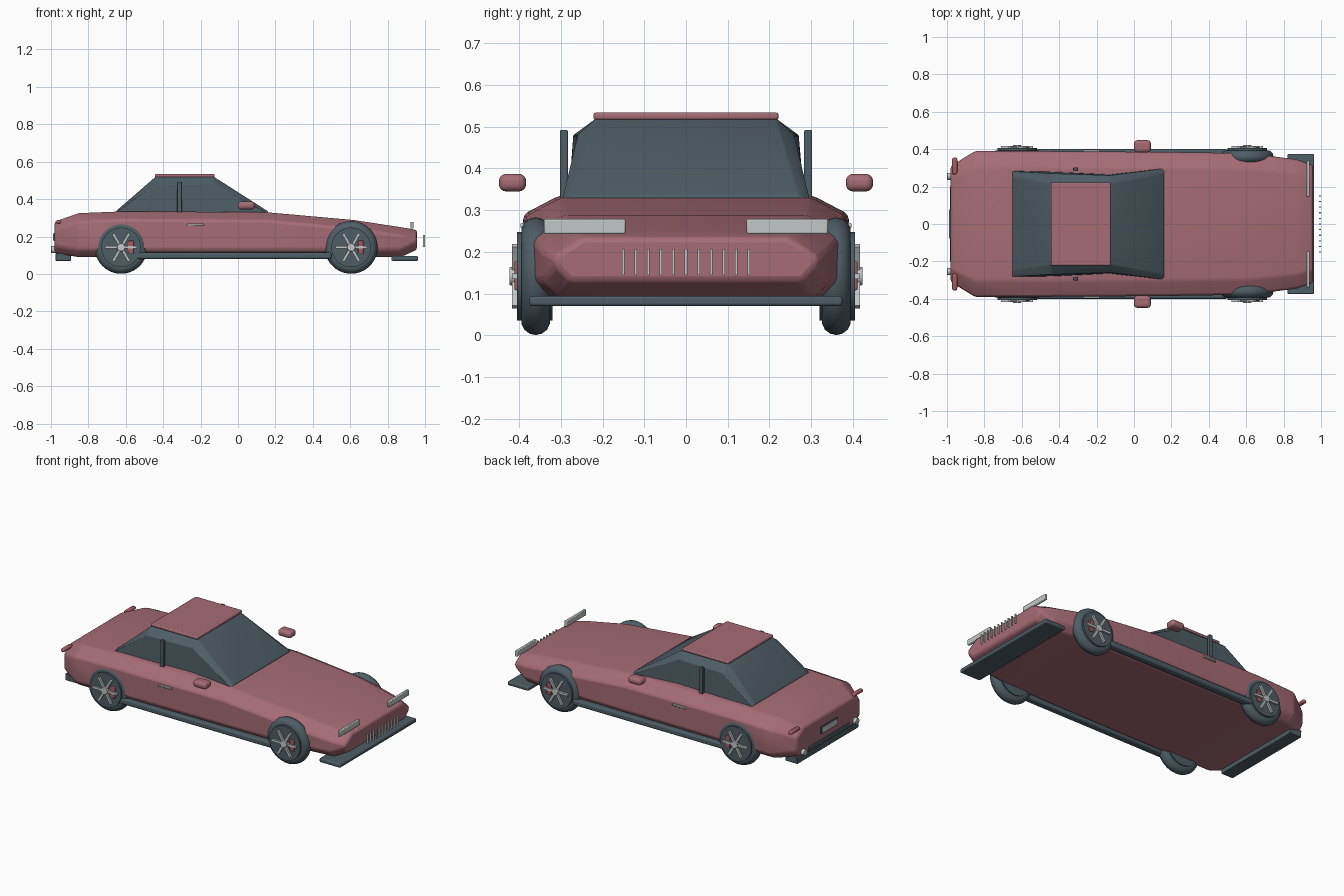
import bpy
import bmesh
from math import pi, cos, sin
from mathutils import Matrix

if "Cube" in bpy.data.objects:
    bpy.data.objects.remove(bpy.data.objects["Cube"])


def material(name, rgb):
    m = bpy.data.materials.new(name)
    m.use_nodes = True
    m.diffuse_color = (*rgb, 1)
    m.node_tree.nodes["Principled BSDF"].inputs["Base Color"].default_value = (*rgb, 1)
    return m


PAINT = material("rose paint", (0.38, 0.15, 0.18))
DARK = material("slate trim", (0.075, 0.11, 0.13))
CHROME = material("pale chrome", (0.55, 0.57, 0.57))
RED = material("brake red", (0.38, 0.11, 0.12))


def finish(name, bm, mat, bevel=0.0, segments=2):
    bmesh.ops.recalc_face_normals(bm, faces=bm.faces)
    mesh = bpy.data.meshes.new(name)
    bm.to_mesh(mesh)
    bm.free()
    mesh.materials.append(mat)
    ob = bpy.data.objects.new(name, mesh)
    bpy.context.collection.objects.link(ob)
    if bevel:
        mod = ob.modifiers.new("soft edges", "BEVEL")
        mod.width, mod.segments = bevel, segments
        mod.limit_method = "ANGLE"
        mod.angle_limit = 0.3
    bpy.ops.object.select_all(action="DESELECT")
    ob.select_set(True)
    bpy.context.view_layer.objects.active = ob
    bpy.ops.object.shade_smooth_by_angle(angle=0.6)
    return ob


def box(name, x, y, z, mat, bevel=0.0, segments=2):
    """Box from (low, high) ranges."""
    bm = bmesh.new()
    bmesh.ops.create_cube(bm, size=1)
    for v in bm.verts:
        for i, (lo, hi) in enumerate((x, y, z)):
            v.co[i] = lo + (v.co[i] + 0.5) * (hi - lo)
    return finish(name, bm, mat, bevel, segments)


def cylinder(name, centre, radius, depth, axis, mat, bevel=0.0):
    bm = bmesh.new()
    turn = Matrix.Rotation(pi / 2, 4, "X" if axis == "Y" else "Y")
    bmesh.ops.create_cone(bm, cap_ends=True, segments=32, radius1=radius, radius2=radius,
                          depth=depth, matrix=Matrix.Translation(centre) @ turn)
    return finish(name, bm, mat, bevel)


def loft(name, sections, mat, bevel):
    """Skin mirrored half sections (x, [(y, z), ...]) listed bottom to top."""
    bm = bmesh.new()
    rings = []
    for x, half in sections:
        ring = half + [(-y, z) for y, z in reversed(half)]
        rings.append([bm.verts.new((x, y, z)) for y, z in ring])
    n = len(rings[0])
    for a, b in zip(rings, rings[1:]):
        for i in range(n):
            j = (i + 1) % n
            bm.faces.new((a[i], a[j], b[j], b[i]))
    bm.faces.new(rings[0])
    bm.faces.new(rings[-1])
    return finish(name, bm, mat, bevel)


# Body shell: station, half width, floor height, deck height
stations = [(-0.98, 0.31, 0.11, 0.28), (-0.85, 0.39, 0.09, 0.325), (-0.6, 0.39, 0.09, 0.335),
            (0.15, 0.385, 0.09, 0.33), (0.62, 0.378, 0.09, 0.288),
            (0.87, 0.345, 0.09, 0.25), (0.957, 0.315, 0.13, 0.235)]
loft("body", [(x, [(0.88 * w, lo), (w, lo + 0.04), (w, hi - 0.045), (0.78 * w, hi)])
              for x, w, lo, hi in stations], PAINT, 0.012)

# Glasshouse and roof
loft("cabin", [(-0.65, [(0.285, 0.32), (0.28, 0.333), (0.25, 0.338)]),
               (-0.44, [(0.28, 0.32), (0.27, 0.48), (0.215, 0.52)]),
               (-0.13, [(0.265, 0.32), (0.26, 0.48), (0.215, 0.52)]),
               (0.16, [(0.298, 0.32), (0.295, 0.325), (0.27, 0.335)])], DARK, 0.006)
box("roof_panel", (-0.445, -0.125), (-0.222, 0.222), (0.516, 0.534), PAINT, 0.006)

# Splitter, diffuser and rear details
box("front_splitter", (0.82, 0.963), (-0.375, 0.375), (0.07, 0.095), DARK, 0.007)
box("rear_diffuser", (-0.975, -0.893), (-0.3, 0.3), (0.07, 0.112), DARK, 0.003)
box("rear_valance", (-0.984, -0.95), (-0.2, 0.2), (0.112, 0.14), DARK, 0.003)
box("plate_frame", (-0.986, -0.97), (-0.08, 0.08), (0.175, 0.22), DARK)
box("rear_plate", (-0.989, -0.985), (-0.073, 0.073), (0.181, 0.214), CHROME)

# Grille bars
for i in range(11):
    y = -0.15 + 0.03 * i
    box(f"grille_bar_{i + 1}", (0.99, 1.0), (y - 0.003, y + 0.003), (0.145, 0.207), CHROME)


def span(side, lo, hi):
    return tuple(sorted((side * lo, side * hi)))


# Paired parts
for label, s in (("left", 1), ("right", -1)):
    box(f"{label}_headlight", (0.922, 0.938), span(s, 0.145, 0.34), (0.243, 0.279), CHROME, 0.004)
    box(f"{label}_taillight", (-0.972, -0.945), span(s, 0.265, 0.355), (0.268, 0.288), RED, 0.009, 3)
    box(f"{label}_mirror", (0.0, 0.09), span(s, 0.383, 0.448), (0.345, 0.387), PAINT, 0.017, 4)
    box(f"{label}_pillar", (-0.325, -0.3), span(s, 0.283, 0.302), (0.325, 0.492), DARK, 0.003)
    box(f"{label}_door_handle", (-0.272, -0.182), span(s, 0.38, 0.397), (0.258, 0.269), CHROME, 0.003)
    box(f"{label}_side_skirt", (-0.54, 0.5), span(s, 0.355, 0.4), (0.08, 0.115), DARK, 0.01, 3)
    cylinder(f"{label}_exhaust", (-0.98, s * 0.255, 0.13), 0.019, 0.04, "X", CHROME, 0.003)

    for end, cx in (("front", 0.605), ("rear", -0.625)):
        name = f"{end}_{label}"
        cz = 0.142
        # Tyre
        bpy.ops.mesh.primitive_torus_add(location=(cx, s * 0.36, cz), rotation=(pi / 2, 0, 0),
                                         major_radius=0.106, minor_radius=0.035,
                                         major_segments=40, minor_segments=14)
        tyre = bpy.context.object
        tyre.name = f"{name}_tyre"
        tyre.data.materials.append(DARK)
        bpy.ops.object.shade_smooth()
        # Wheel disc, hub and brake caliper
        cylinder(f"{name}_disc", (cx, s * 0.3625, cz), 0.106, 0.085, "Y", DARK)
        cylinder(f"{name}_hub", (cx, s * 0.413, cz), 0.022, 0.02, "Y", CHROME, 0.003)
        box(f"{name}_caliper", (cx + 0.036, cx + 0.066), span(s, 0.39, 0.411),
            (cz - 0.034, cz + 0.036), RED, 0.004)
        # Spokes
        bm = bmesh.new()
        for k in range(6):
            a = k * pi / 3
            move = Matrix.Translation((cx + 0.049 * cos(a), s * 0.41, cz + 0.049 * sin(a)))
            bmesh.ops.create_cube(bm, size=1, matrix=move @ Matrix.Rotation(-a, 4, "Y")
                                  @ Matrix.Diagonal((0.072, 0.014, 0.014, 1)))
        finish(f"{name}_spokes", bm, CHROME)
